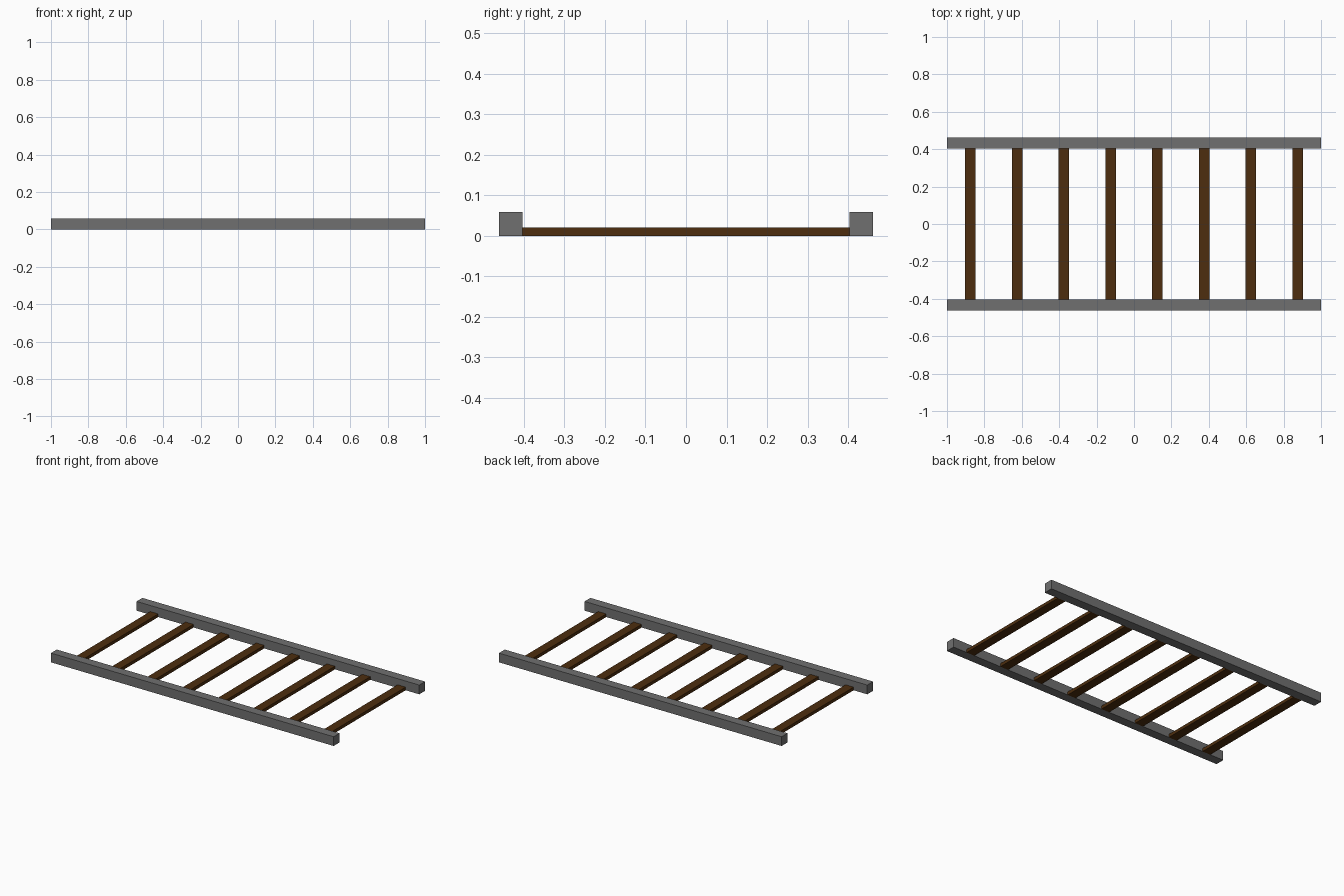
import bpy

cube = bpy.data.objects.get("Cube")
if cube:
    bpy.data.objects.remove(cube, do_unlink=True)


def make_material(name, rgb):
    mat = bpy.data.materials.new(name)
    mat.use_nodes = True
    color = (*rgb, 1.0)
    mat.diffuse_color = color
    mat.node_tree.nodes["Principled BSDF"].inputs["Base Color"].default_value = color
    return mat


def add_box(name, size, center, mat):
    bpy.ops.mesh.primitive_cube_add(size=1, location=center)
    obj = bpy.context.object
    obj.name = name
    obj.scale = size
    bpy.ops.object.transform_apply(location=False, rotation=False, scale=True)
    obj.data.materials.append(mat)
    return obj


steel = make_material("steel_grey", (0.16, 0.16, 0.16))
wood = make_material("dark_brown_wood", (0.075, 0.027, 0.0045))

LENGTH = 2.0
RAIL = 0.059          # square rail section
OUTER = 0.462         # half of the overall width
INNER = OUTER - RAIL  # inner face of each rail
TIE_WIDTH, TIE_HEIGHT = 0.057, 0.02
TIE_COUNT = 8

# Two long rails
for side, y_sign in (("front", -1), ("back", 1)):
    add_box(f"{side}_rail", (LENGTH, RAIL, RAIL),
            (0, y_sign * (OUTER - RAIL / 2), RAIL / 2), steel)

# Evenly spaced cross ties, flush with the underside of the rails
spacing = LENGTH / TIE_COUNT
for i in range(TIE_COUNT):
    x = (i + 0.5) * spacing - LENGTH / 2
    add_box(f"cross_tie_{i + 1}", (TIE_WIDTH, 2 * INNER, TIE_HEIGHT),
            (x, 0, TIE_HEIGHT / 2), wood)
